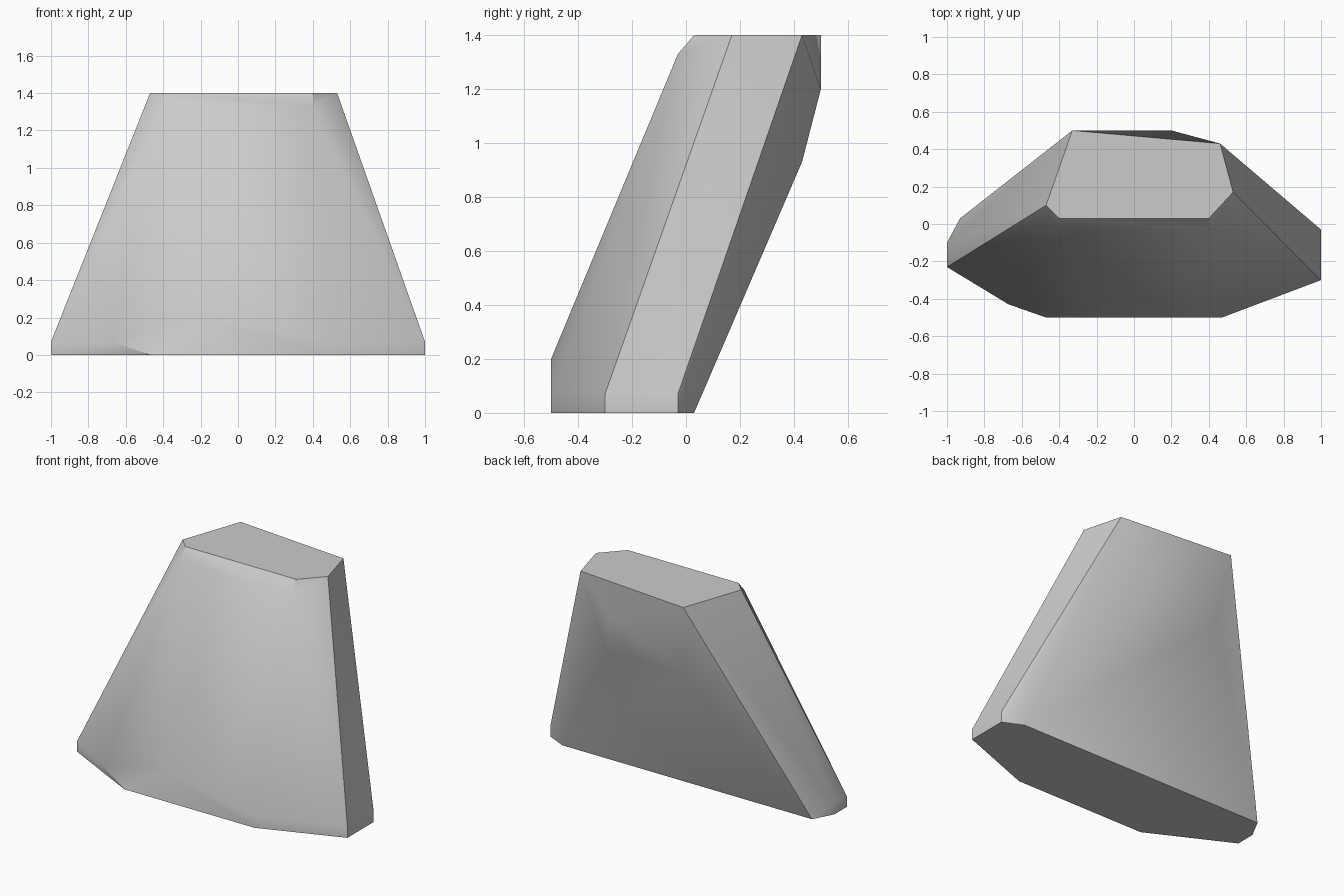
import bpy
import bmesh
import math

default_cube = bpy.data.objects.get("Cube")
if default_cube:
    bpy.data.objects.remove(default_cube, do_unlink=True)


def make_material(name, colour):
    material = bpy.data.materials.new(name)
    material.use_nodes = True
    material.diffuse_color = colour
    material.node_tree.nodes["Principled BSDF"].inputs["Base Color"].default_value = colour
    return material


def make_hull(name, rings, material):
    """Wrap a tight convex skin around horizontal outlines, keyed by height."""
    bm = bmesh.new()
    for height, outline in rings.items():
        for x, y in outline:
            bm.verts.new((x, y, height))
    result = bmesh.ops.convex_hull(bm, input=bm.verts[:])
    spare = {v for v in result["geom_interior"] + result["geom_unused"]
             if isinstance(v, bmesh.types.BMVert)}
    bmesh.ops.delete(bm, geom=list(spare), context="VERTS")
    # Merge coplanar triangles into clean facets
    bmesh.ops.dissolve_limit(bm, angle_limit=math.radians(0.5),
                             verts=bm.verts[:], edges=bm.edges[:])
    bmesh.ops.recalc_face_normals(bm, faces=bm.faces[:])
    mesh = bpy.data.meshes.new(name)
    bm.to_mesh(mesh)
    bm.free()
    mesh.materials.append(material)
    obj = bpy.data.objects.new(name, mesh)
    bpy.context.collection.objects.link(obj)
    return obj


# Leaning block: wide foot, chamfered sides, narrow flat top
left_side = [(1, -0.3), (1, -0.03)]
right_side = [(-1, -0.1), (-1, -0.23)]
block_rings = {
    # foot outline
    0.0: left_side + right_side
    + [(0.87, 0.03), (-0.93, 0.03), (-0.47, -0.5), (0.47, -0.5)],
    # short upright rim
    0.07: left_side + right_side + [(-0.67, -0.43), (0.47, -0.5)],
    # front bulge near the foot
    0.2: [(-0.2, -0.5), (0.2, -0.5)],
    # back bulge
    0.93: [(-0.27, 0.43), (0.27, 0.43)],
    1.2: [(0.2, 0.5)],
    # rounded front lip and flat top
    1.33: [(-0.4, -0.03), (0.4, -0.03)],
    1.4: [(-0.33, 0.5), (0.46, 0.43), (0.53, 0.17),
          (0.4, 0.03), (-0.4, 0.03), (-0.47, 0.1)],
}
grey = make_material("light grey", (0.6, 0.6, 0.6, 1))
block = make_hull("leaning_block", block_rings, grey)

# Soft shading across shallow facets, crisp main edges
for other in bpy.context.selected_objects:
    other.select_set(False)
block.select_set(True)
bpy.context.view_layer.objects.active = block
bpy.ops.object.shade_smooth_by_angle(angle=math.radians(30))
